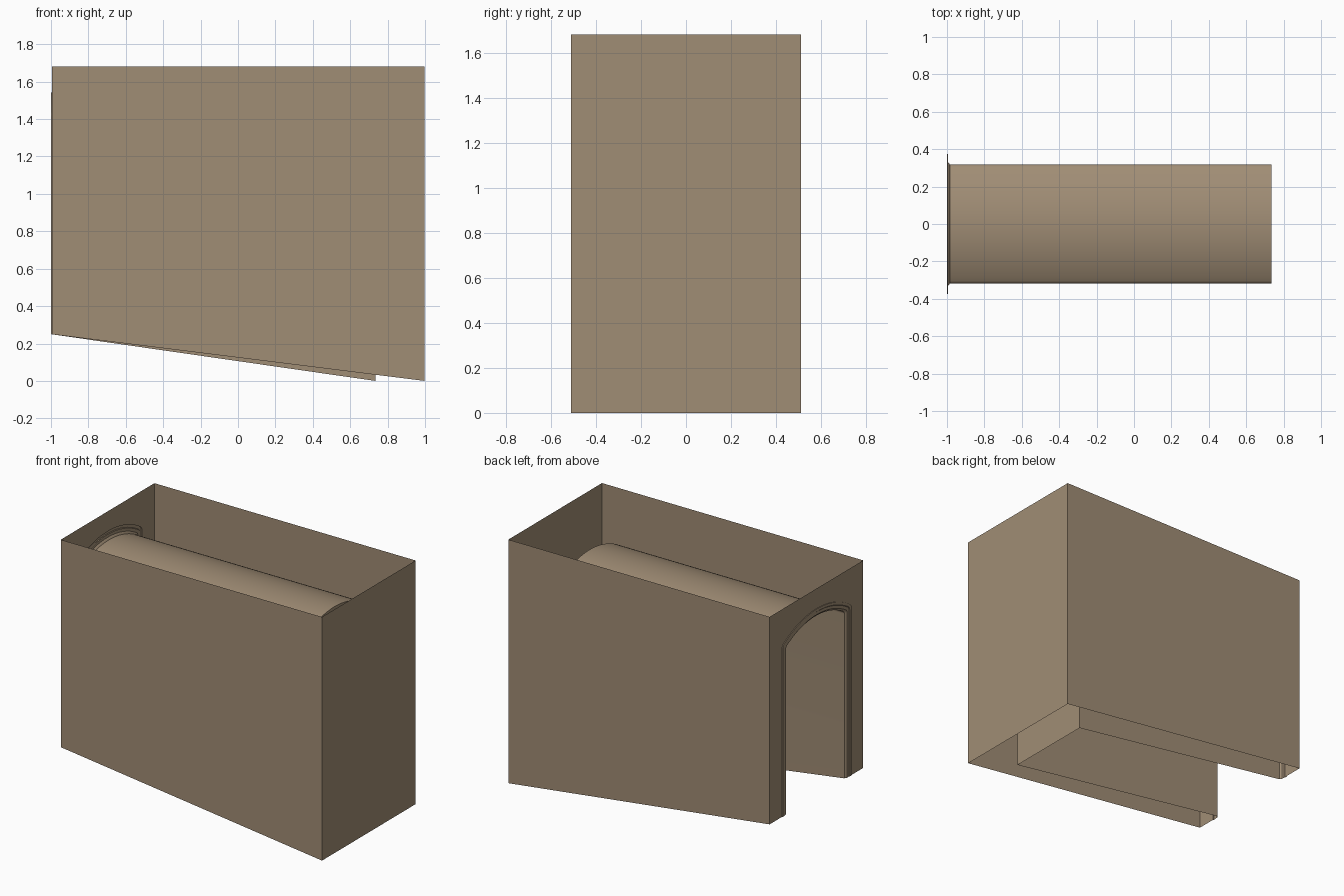
import bpy, bmesh, math

if "Cube" in bpy.data.objects:
    bpy.data.objects.remove(bpy.data.objects["Cube"])

mat = bpy.data.materials.new("sandstone brown")
mat.diffuse_color = (0.352, 0.266, 0.178, 1)
mat.use_nodes = True
mat.node_tree.nodes["Principled BSDF"].inputs["Base Color"].default_value = mat.diffuse_color

HALF_Y, TOP = 0.51, 1.68
LEFT, RIGHT, TUNNEL_END = -0.995, 0.998, 0.735


def slope(x, end):
    """Height of the slanted lower edge, falling from 0.25 to 0."""
    return 0.25 * (end - x) / (end + 1.0)


def arch(offset, floor, steps=28):
    """Segmental arch with softly rounded shoulders, as (y, z) points."""
    half, radius, centre = 0.318 + offset, 0.61 + offset, 0.876
    y0 = half - 0.014                       # where the shoulder starts
    z0 = centre + math.sqrt(radius ** 2 - y0 ** 2)
    zc = z0 - 0.014 * y0 / math.sqrt(radius ** 2 - y0 ** 2)
    shoulder = []
    for i in range(6):                      # from vertical side up to the arc
        t = i / 6
        y = (1 - t) ** 2 * half + 2 * t * (1 - t) * half + t * t * y0
        z = (1 - t) ** 2 * (zc - 0.016) + 2 * t * (1 - t) * zc + t * t * z0
        shoulder.append((y, z))
    a = math.asin(y0 / radius)
    crown = []
    for i in range(steps + 1):
        b = a - 2 * a * i / steps
        crown.append((radius * math.sin(b), centre + radius * math.cos(b)))
    right = [(half, floor)] + shoulder
    return right + crown + [(-y, z) for y, z in reversed(right)]


def make(name, bm, smooth=False):
    me = bpy.data.meshes.new(name)
    bm.to_mesh(me)
    bm.free()
    me.materials.append(mat)
    ob = bpy.data.objects.new(name, me)
    bpy.context.collection.objects.link(ob)
    if smooth:
        bpy.ops.object.select_all(action='DESELECT')
        ob.select_set(True)
        bpy.context.view_layer.objects.active = ob
        bpy.ops.object.shade_smooth_by_angle(angle=math.radians(25))
    return ob


def loft(name, stations, end, cap=False):
    """Sweep the arch through (x, offset) stations."""
    bm = bmesh.new()
    rings = [[bm.verts.new((x, y, z)) for y, z in arch(o, slope(x, end))]
             for x, o in stations]
    for r, s in zip(rings, rings[1:]):
        for i in range(len(r) - 1):
            bm.faces.new((r[i], r[i + 1], s[i + 1], s[i]))
    if cap:
        bm.faces.new(rings[0])
    return make(name, bm, True)


# Outer walls: open at top and bottom
bm = bmesh.new()
zl, zr = slope(LEFT, 1.0), slope(RIGHT, 1.0)


def face(points):
    bm.faces.new([bm.verts.new(p) for p in points])


for s in (1, -1):
    pts = [(LEFT, s * HALF_Y, zl), (LEFT, s * HALF_Y, TOP),
           (RIGHT, s * HALF_Y, TOP), (RIGHT, s * HALF_Y, zr)]
    face(pts if s > 0 else pts[::-1])
face([(RIGHT, -HALF_Y, zr), (RIGHT, HALF_Y, zr),
      (RIGHT, HALF_Y, TOP), (RIGHT, -HALF_Y, TOP)])
# Entrance wall with the arched doorway cut out
face([(LEFT, y, z) for y, z in
      [(-HALF_Y, zl), (-HALF_Y, TOP), (HALF_Y, TOP), (HALF_Y, zl)]
      + arch(0.056, zl)])
bmesh.ops.remove_doubles(bm, verts=bm.verts, dist=1e-5)
make("outer_walls", bm)

# Vaulted passage, closed at its far end
loft("vaulted_passage", [(TUNNEL_END, 0), (-0.985, 0)], TUNNEL_END, cap=True)

# Stepped moulding around the doorway
loft("doorway_moulding",
     [(-0.985, 0), (-0.991, 0.010), (-0.996, 0.014), (-0.996, 0.034),
      (-1.0, 0.038), (-1.0, 0.056), (LEFT, 0.056)], 1.0)
